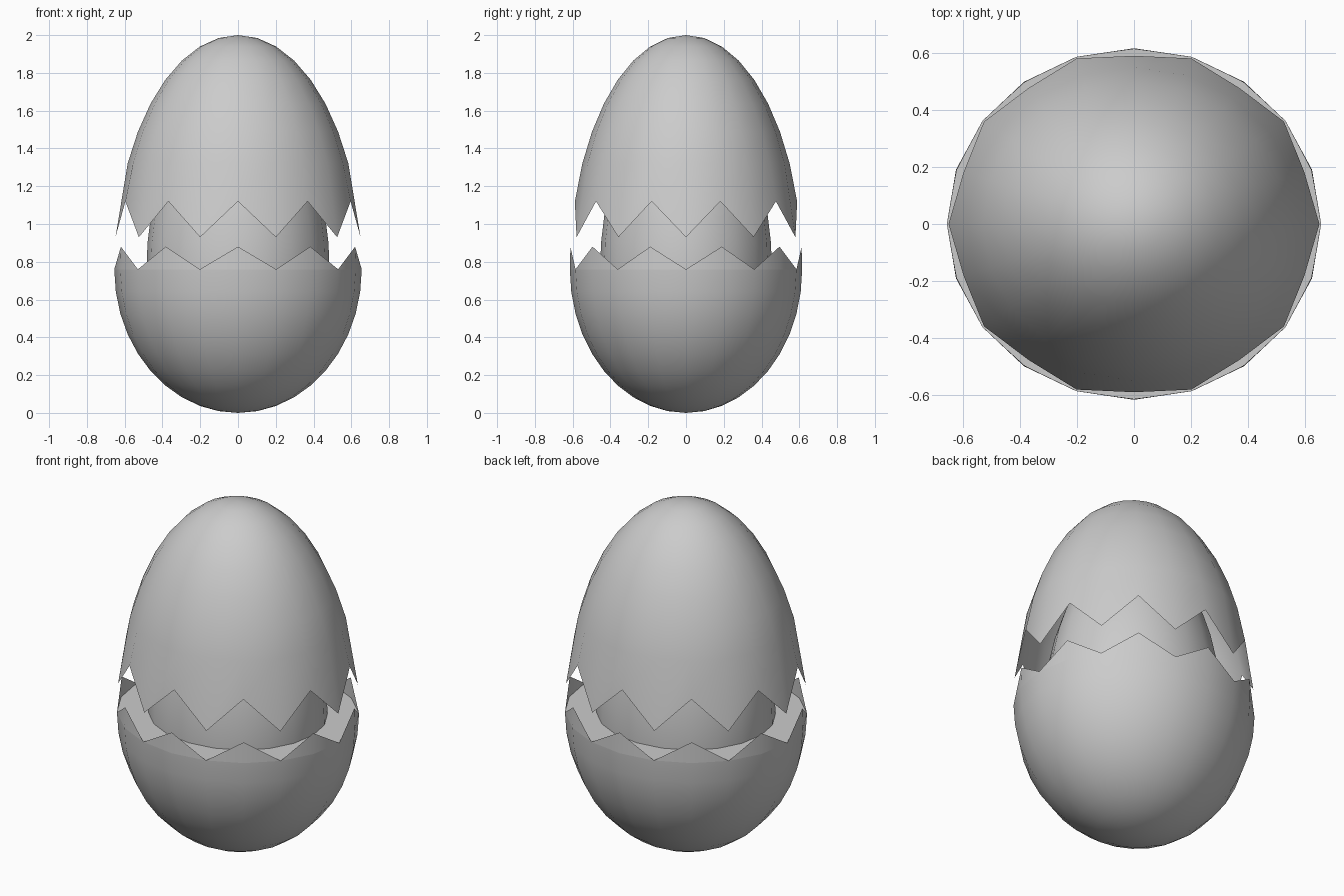
import bpy, bmesh
from math import sin, cos, pi, radians, sqrt

if "Cube" in bpy.data.objects:
    bpy.data.objects.remove(bpy.data.objects["Cube"])

N = 20                      # sides around the egg
RX, RY, ZC = 0.655, 0.615, 0.76
UP, DOWN = 1.24, 0.76       # heights above and below the widest ring


def radius_at(z):
    h = UP if z > ZC else DOWN
    return sqrt(max(0, 1 - ((z - ZC) / h) ** 2))


def ring(bm, heights, scale=1.0):
    # one ring of N vertices on the egg; heights alternate between two values
    out = []
    for i in range(N):
        z = heights[i % 2]
        a = 2 * pi * i / N
        r = radius_at(z) * scale
        out.append(bm.verts.new((RX * r * cos(a), RY * r * sin(a), z)))
    return out


def bridge(bm, a, b):
    for i in range(N):
        j = (i + 1) % N
        bm.faces.new((a[i], a[j], b[j], b[i]))


def fan(bm, loop, z):
    tip = bm.verts.new((0, 0, z))
    for i in range(N):
        bm.faces.new((loop[i], loop[(i + 1) % N], tip))


def finish(bm, name, recalc=True):
    if recalc:
        bmesh.ops.recalc_face_normals(bm, faces=bm.faces)
    me = bpy.data.meshes.new(name)
    bm.to_mesh(me)
    bm.free()
    ob = bpy.data.objects.new(name, me)
    bpy.context.collection.objects.link(ob)
    bpy.ops.object.select_all(action='DESELECT')
    ob.select_set(True)
    bpy.context.view_layer.objects.active = ob
    bpy.ops.object.shade_smooth_by_angle(angle=radians(35))
    return ob


# upper shell: zigzag lower edge, then rings every 9 degrees up to the tip
bm = bmesh.new()
prev = ring(bm, (0.93, 1.12))
for k in range(3, 10):
    z = ZC + UP * sin(radians(9 * k))
    cur = ring(bm, (z, z))
    bridge(bm, prev, cur)
    prev = cur
fan(bm, prev, ZC + UP)
finish(bm, "upper_shell", False)

# lower shell: bowl with a flat rim ledge
bm = bmesh.new()
prev = None
for k in range(0, 10):
    z = ZC - DOWN * sin(radians(9 * k))
    cur = ring(bm, (z, z))
    if prev:
        bridge(bm, prev, cur)
    else:
        bridge(bm, cur, ring(bm, (z, z), 0.73))
    prev = cur
fan(bm, prev, 0)
finish(bm, "lower_shell")

# row of pointed teeth standing on the lower rim
bm = bmesh.new()
base = ring(bm, (ZC, ZC))
for i in range(1, N, 2):
    a = 2 * pi * i / N
    tip = bm.verts.new((RX * 0.995 * cos(a), RY * 0.995 * sin(a), 0.88))
    bm.faces.new((base[i - 1], base[i], tip))
    bm.faces.new((base[i], base[(i + 1) % N], tip))
finish(bm, "lower_teeth", False)

# inner core seen through the crack
bm = bmesh.new()
bmesh.ops.create_uvsphere(bm, u_segments=N, v_segments=N, radius=1)
for v in bm.verts:
    h = UP if v.co.z > 0 else DOWN
    v.co = (v.co.x * RX * 0.74, v.co.y * RY * 0.74, ZC + v.co.z * h * 0.74)
finish(bm, "inner_core")
